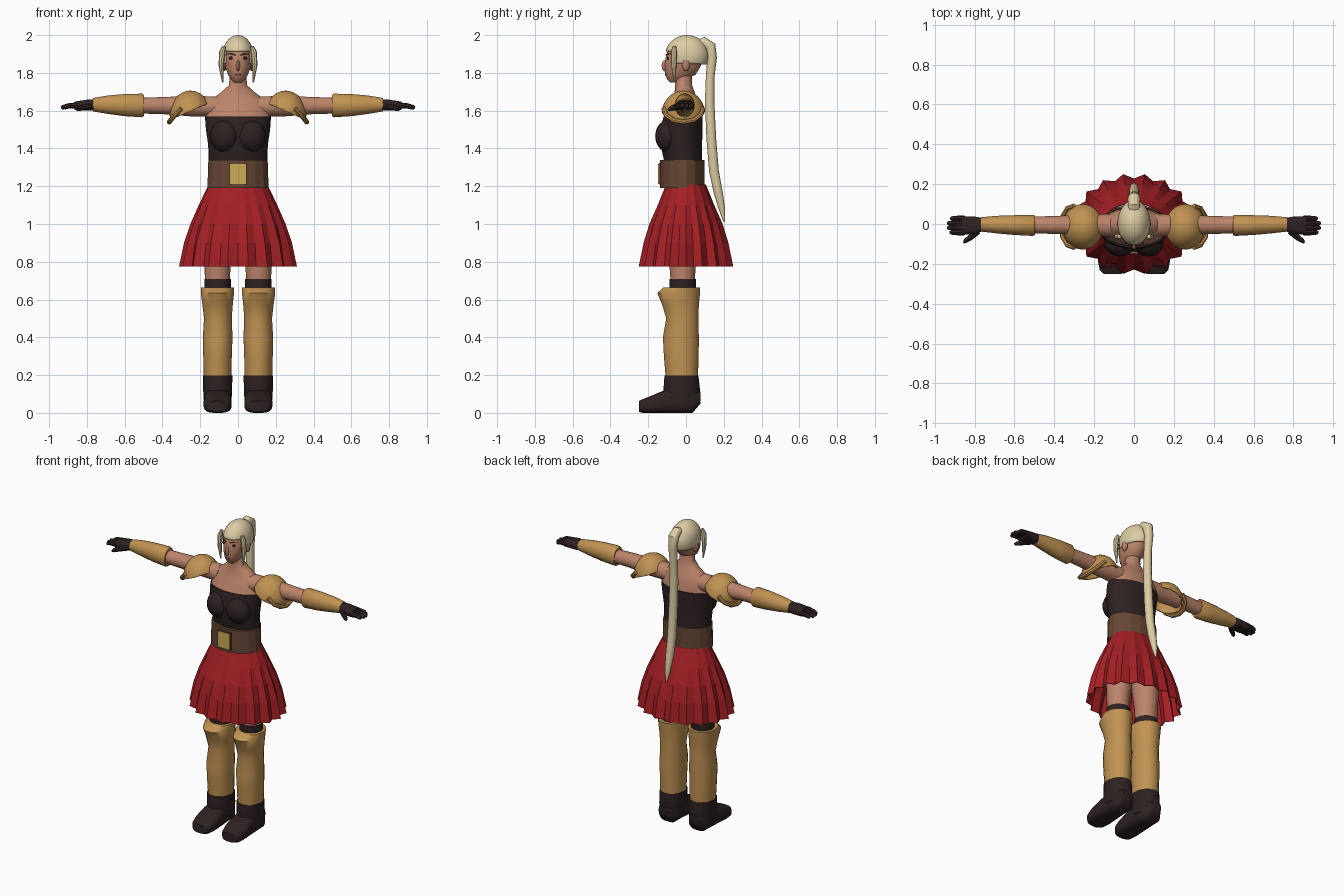
import bpy, bmesh, math
from mathutils import Vector


def material(name, rgb):
    m = bpy.data.materials.new(name)
    m.diffuse_color = (*rgb, 1)
    return m


SKIN = material("skin", (0.50, 0.23, 0.145))
HAIR = material("blonde_hair", (0.72, 0.61, 0.37))
GOLD = material("tan_armour", (0.53, 0.29, 0.085))
DARK = material("dark_leather", (0.028, 0.016, 0.016))
RED = material("red_cloth", (0.37, 0.014, 0.018))
BELT = material("brown_belt", (0.13, 0.062, 0.034))
BRASS = material("brass", (0.62, 0.41, 0.09))
LIP = material("lip", (0.22, 0.06, 0.05))


def finish(name, bm, mat, mirror=False, angle=40, thick=0):
    bmesh.ops.recalc_face_normals(bm, faces=bm.faces)
    me = bpy.data.meshes.new(name)
    bm.to_mesh(me)
    bm.free()
    me.materials.append(mat)
    ob = bpy.data.objects.new(name, me)
    bpy.context.collection.objects.link(ob)
    bpy.ops.object.select_all(action='DESELECT')
    ob.select_set(True)
    bpy.context.view_layer.objects.active = ob
    if angle:
        bpy.ops.object.shade_smooth_by_angle(angle=math.radians(angle))
    if thick:
        s = ob.modifiers.new("thickness", 'SOLIDIFY')
        s.thickness, s.offset = thick, -1
    if mirror:
        ob.modifiers.new("mirror", 'MIRROR')
    return ob


def skin_rings(bm, rings, caps=True):
    rows = [[bm.verts.new(p) for p in r] for r in rings]
    n = len(rows[0])
    for a, b in zip(rows, rows[1:]):
        for i in range(n):
            j = (i + 1) % n
            bm.faces.new((a[i], a[j], b[j], b[i]))
    if caps:
        bm.faces.new(rows[0])
        bm.faces.new(rows[-1])


def loft(name, mat, rings, axis='z', n=20, p=1.0, **kw):
    """Each ring: position on axis, then low/high extents on the other two axes."""
    bm = bmesh.new()
    out = []
    for t, a0, a1, b0, b1 in rings:
        row = []
        for i in range(n):
            w = 2 * math.pi * (i + 0.5) / n
            c, s = math.cos(w), math.sin(w)
            k = math.cos(math.pi / n) ** p
            c = math.copysign(abs(c) ** p, c) / k
            s = math.copysign(abs(s) ** p, s) / k
            a = (a0 + a1) / 2 + c * (a1 - a0) / 2
            b = (b0 + b1) / 2 + s * (b1 - b0) / 2
            row.append({'z': (a, b, t), 'x': (t, a, b), 'y': (a, t, b)}[axis])
        out.append(row)
    skin_rings(bm, out)
    return finish(name, bm, mat, **kw)


def tube(name, mat, pts, radii, n=8, **kw):
    bm = bmesh.new()
    pts = [Vector(q) for q in pts]
    out = []
    for i, q in enumerate(pts):
        d = pts[min(i + 1, len(pts) - 1)] - pts[max(i - 1, 0)]
        ref = Vector((1, 0, 0)) if abs(d.normalized().x) < 0.8 else Vector((0, 0, 1))
        v = d.cross(ref).normalized()
        u = v.cross(d).normalized()
        out.append([q + radii[i] * (u * math.cos(w) + v * math.sin(w))
                    for w in (2 * math.pi * k / n for k in range(n))])
    skin_rings(bm, out)
    return finish(name, bm, mat, **kw)


def ball(c, r, u=20, v=14):
    bm = bmesh.new()
    bmesh.ops.create_uvsphere(bm, u_segments=u, v_segments=v, radius=1)
    bmesh.ops.scale(bm, vec=r, verts=bm.verts)
    bmesh.ops.translate(bm, vec=c, verts=bm.verts)
    return bm


def cut(bm, co, no, clear=True):
    bmesh.ops.bisect_plane(bm, geom=bm.verts[:] + bm.edges[:] + bm.faces[:],
                           plane_co=co, plane_no=no, clear_inner=clear)


# Torso and head
loft("bodice", DARK, [(1.33, -.155, .155, -.115, .085), (1.42, -.158, .158, -.135, .085),
                      (1.50, -.170, .170, -.137, .088), (1.57, -.175, .175, -.118, .088)])
finish("bust", ball((.07, -.095, 1.465), (.078, .068, .085)), DARK, mirror=True)
loft("shoulders_and_neck", SKIN, [
    (1.56, -.172, .172, -.113, .083), (1.62, -.165, .165, -.09, .075),
    (1.66, -.14, .14, -.07, .06), (1.70, -.085, .085, -.06, .045),
    (1.735, -.048, .048, -.058, .032), (1.80, -.043, .043, -.06, .03)])
loft("head", SKIN, [
    (1.75, -.02, .02, -.085, -.04), (1.765, -.036, .036, -.10, -.005),
    (1.79, -.053, .053, -.11, .05), (1.83, -.067, .067, -.112, .075),
    (1.88, -.074, .074, -.108, .095), (1.93, -.071, .071, -.094, .10),
    (1.97, -.048, .048, -.06, .07)], n=24)
finish("nose", ball((0, -.111, 1.838), (.011, .018, .03), 10, 8), SKIN)
finish("ear", ball((.072, 0, 1.845), (.013, .021, .036), 10, 8), SKIN, mirror=True)
finish("eye", ball((.036, -.096, 1.878), (.014, .005, .008), 10, 8), DARK, mirror=True)
finish("mouth", ball((0, -.108, 1.79), (.02, .004, .005), 10, 6), LIP)
tube("eyebrow", BELT, [(.014, -.106, 1.894), (.036, -.097, 1.902), (.055, -.080, 1.900)],
     [.003, .004, .002], n=6, mirror=True)

# Hair cap with an open face, side locks and ponytail
bm = ball((0, .004, 1.89), (.083, .115, .11), 28, 20)
cut(bm, (0, 0, 1.848), (0, 0.03, 1))
cut(bm, (0, 0, 1.915), (0, 0, 1), False)
cut(bm, (0, -.06, 0), (0, 1, 0), False)
face_gap = [f for f in bm.faces if f.calc_center_median().y < -.06
            and f.calc_center_median().z < 1.915]
bmesh.ops.delete(bm, geom=face_gap, context='FACES')
finish("hair_cap", bm, HAIR, thick=.008)
tube("side_lock", HAIR, [(.074, -.062, 1.94), (.084, -.064, 1.91), (.089, -.064, 1.84), (.081, -.062, 1.75)],
     [.010, .016, .014, .004], mirror=True)
tube("ponytail", HAIR, [
    (0, .06, 1.95), (0, .095, 1.962), (0, .128, 1.94), (0, .138, 1.88), (0, .128, 1.78),
    (0, .125, 1.65), (0, .134, 1.45), (0, .148, 1.28), (0, .170, 1.17), (0, .190, 1.08), (0, .203, 1.01)],
    [.026, .030, .032, .027, .024, .026, .027, .027, .025, .018, .004], n=10)

# Belt and buckle
loft("belt", BELT, [(1.19, -.162, .162, -.137, .097), (1.34, -.157, .157, -.137, .099)],
     n=16, angle=0)
for nm, w, h, y, m in (("buckle_frame", .047, .057, -.140, BELT), ("buckle", .042, .052, -.144, BRASS)):
    bm = bmesh.new()
    bmesh.ops.create_cube(bm, size=2)
    bmesh.ops.scale(bm, vec=(w, .004, h), verts=bm.verts)
    bmesh.ops.translate(bm, vec=(0, y, 1.265), verts=bm.verts)
    finish(nm, bm, m, angle=0)

# Pleated skirt, folds deepening toward the hem
bm = bmesh.new()
rows = []
for z, rx, ry, depth in ((1.21, .155, .105, 0), (1.1, .208, .152, .04), (1.0, .252, .197, .06),
                         (.9, .286, .228, .08), (.775, .312, .254, .10)):
    row = []
    for i in range(36):
        w = 2 * math.pi * i / 36
        k = 1 - depth * (i % 2)
        row.append((rx * k * math.cos(w), ry * k * math.sin(w), z))
    rows.append(row)
skin_rings(bm, rows, caps=False)
finish("skirt", bm, RED, angle=0, thick=.004)

# Legs
loft("thigh", SKIN, [(.68, .043, .175, -.08, .045), (.78, .04, .177, -.088, .052),
                     (.92, .022, .18, -.10, .07), (1.18, .004, .15, -.09, .08)], mirror=True)
loft("sock", DARK, [(.63, .038, .178, -.088, .052), (.71, .038, .178, -.088, .052)], mirror=True)
loft("greave", GOLD, [
    (.19, .034, .181, -.108, .063), (.30, .033, .184, -.117, .067), (.40, .029, .186, -.122, .068),
    (.50, .033, .180, -.105, .065), (.57, .028, .188, -.125, .068), (.635, .021, .197, -.152, .074),
    (.665, .021, .197, -.118, .075)], mirror=True, angle=50)
loft("boot_ankle", DARK, [(.05, .036, .18, -.11, .06), (.115, .031, .184, -.12, .075),
                          (.197, .030, .185, -.114, .066)], mirror=True)
loft("boot_foot", DARK, [
    (.077, .075, .145, .05, .112), (.035, .045, .172, 0, .12), (-.03, .042, .176, 0, .13),
    (-.11, .036, .18, 0, .122), (-.18, .034, .182, 0, .092), (-.23, .045, .172, 0, .072),
    (-.25, .062, .154, .006, .062)], axis='y', p=.65, mirror=True, angle=50)

# Arms and bracers
loft("arm", SKIN, [(.11, -.065, .05, 1.57, 1.675), (.25, -.055, .047, 1.57, 1.678),
                   (.40, -.05, .04, 1.582, 1.672), (.53, -.046, .037, 1.585, 1.668)],
     axis='x', mirror=True)
loft("bracer", GOLD, [(.497, -.055, .042, 1.572, 1.682), (.507, -.060, .046, 1.565, 1.69),
                      (.60, -.055, .044, 1.571, 1.688), (.69, -.047, .041, 1.583, 1.68),
                      (.768, -.038, .034, 1.596, 1.667)], axis='x', mirror=True)

# Gloved hands
loft("palm", DARK, [(.755, -.034, .03, 1.602, 1.660), (.80, -.050, .037, 1.600, 1.658),
                    (.865, -.054, .039, 1.603, 1.648)], axis='x', n=16, p=.7, mirror=True)
for i, tip in enumerate((.925, .937, .937, .922)):
    y = -.042 + .023 * i
    tube(f"finger_{i + 1}", DARK, [(.85, y, 1.628), (.90, y, 1.625), (tip - .006, y, 1.617), (tip, y, 1.615)],
         [.016, .014, .011, .006], mirror=True)
tube("thumb", DARK, [(.785, -.035, 1.622), (.82, -.067, 1.616), (.846, -.085, 1.608), (.855, -.094, 1.605)],
     [.018, .015, .012, .005], mirror=True)

# Pauldrons: tilted dome shells with a strap under the arm
bm = ball((.252, -.014, 1.578), (.11, .116, .128), 28, 20)
cut(bm, (.252, 0, 1.598), (.42, 0, 1))
finish("pauldron", bm, GOLD, mirror=True, thick=.01)
tube("pauldron_strap", GOLD, [
    (.30, -.118, 1.612), (.335, -.105, 1.575), (.358, -.065, 1.548), (.364, -.014, 1.540),
    (.358, .037, 1.548), (.335, .077, 1.575), (.30, .09, 1.612)],
    [.013] * 7, mirror=True)
